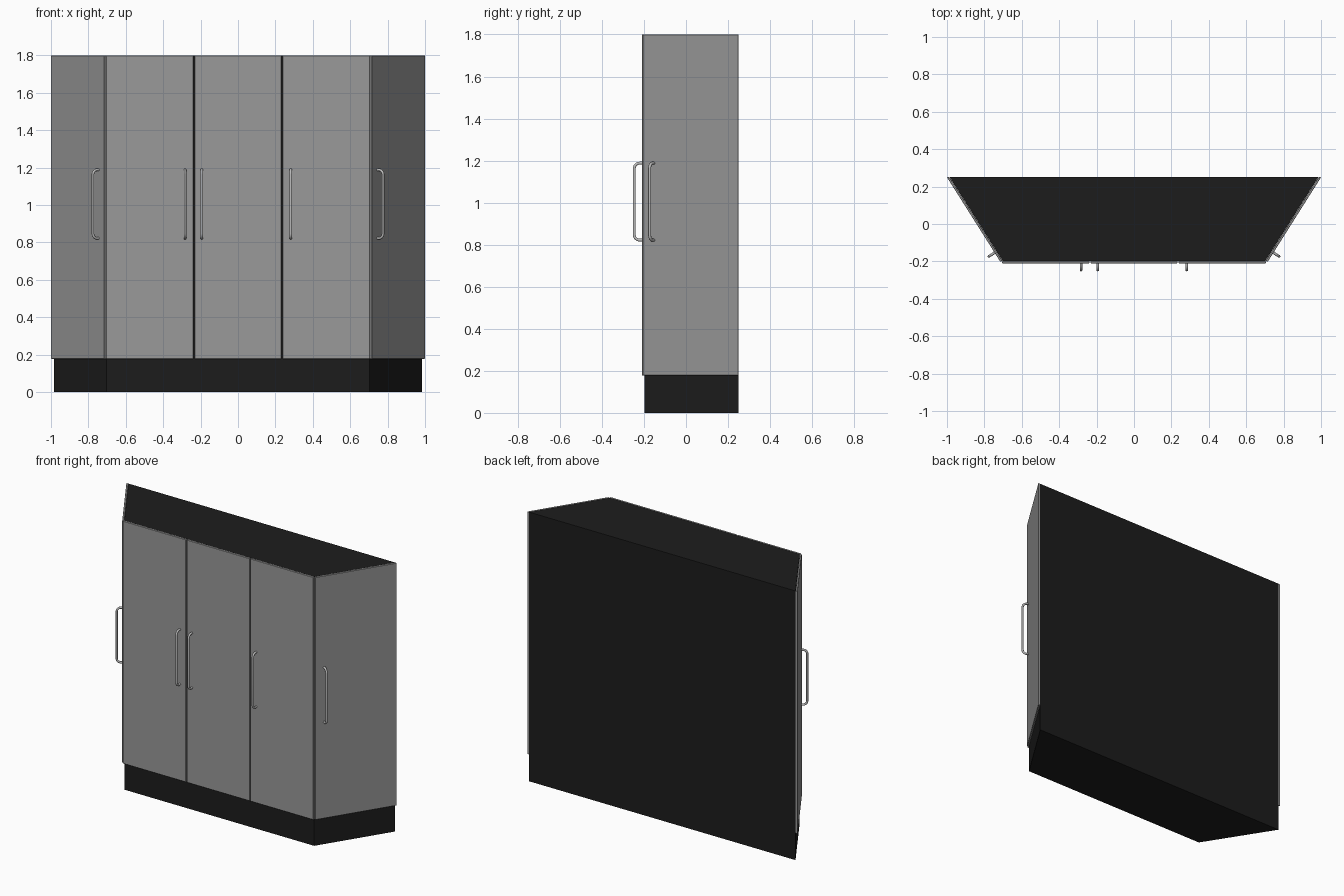
import bpy, bmesh, math
from mathutils import Vector

if "Cube" in bpy.data.objects:
    bpy.data.objects.remove(bpy.data.objects["Cube"])


def material(name, v):
    m = bpy.data.materials.new(name)
    m.diffuse_color = (v, v, v, 1)
    m.use_nodes = True
    m.node_tree.nodes["Principled BSDF"].inputs["Base Color"].default_value = m.diffuse_color
    return m


DARK = material("dark_panel", 0.012)
GREY = material("door_grey", 0.32)
STEEL = material("steel", 0.5)


def prism(name, outline, z0, z1, mat, bevel=0.0):
    """Extrude a plan outline upwards from z0 to z1."""
    bm = bmesh.new()
    face = bm.faces.new([bm.verts.new((x, y, z0)) for x, y in outline])
    top = bmesh.ops.extrude_face_region(bm, geom=[face])["geom"]
    bmesh.ops.translate(bm, vec=(0, 0, z1 - z0),
                        verts=[g for g in top if isinstance(g, bmesh.types.BMVert)])
    bmesh.ops.recalc_face_normals(bm, faces=bm.faces)
    me = bpy.data.meshes.new(name)
    bm.to_mesh(me)
    bm.free()
    me.materials.append(mat)
    ob = bpy.data.objects.new(name, me)
    bpy.context.collection.objects.link(ob)
    if bevel:
        mod = ob.modifiers.new("bevel", "BEVEL")
        mod.width, mod.segments = bevel, 1
    return ob


def handle(name, x, y, normal, z0=0.822, z1=1.188, reach=0.036, bend=0.025):
    """Bow handle standing out from the door along the plan direction normal."""
    path = [(-0.003, z0)]
    for cz, start in ((z0 + bend, -90), (z1 - bend, 0)):
        for i in range(7):
            a = math.radians(start + 15 * i)
            path.append((reach - bend + bend * math.cos(a), cz + bend * math.sin(a)))
    path.append((-0.003, z1))
    cu = bpy.data.curves.new(name, "CURVE")
    cu.dimensions = "3D"
    cu.bevel_depth, cu.bevel_resolution, cu.use_fill_caps = 0.007, 3, True
    sp = cu.splines.new("POLY")
    sp.points.add(len(path) - 1)
    for p, (d, z) in zip(sp.points, path):
        p.co = (x + normal[0] * d, y + normal[1] * d, z, 1)
    cu.materials.append(STEEL)
    ob = bpy.data.objects.new(name, cu)
    bpy.context.collection.objects.link(ob)
    bpy.ops.object.select_all(action="DESELECT")
    ob.select_set(True)
    bpy.context.view_layer.objects.active = ob
    bpy.ops.object.convert(target="MESH")
    bpy.ops.object.shade_smooth_by_angle(angle=math.radians(40))


BACK, FRONT, Z_DOOR, TOP = 0.25, -0.198, 0.178, 1.8
THICK = 0.012

# Carcass with plinth
prism("carcass", [(-0.985, BACK), (0.985, BACK), (0.702, FRONT), (-0.702, FRONT)],
      0, TOP - 0.001, DARK)

# Three front doors
for i, (a, b) in enumerate([(-0.705, -0.2375), (-0.2325, 0.2325), (0.2375, 0.705)]):
    prism(f"front_door_{i + 1}", [(a, FRONT), (b, FRONT), (b, FRONT - THICK), (a, FRONT - THICK)],
          Z_DOOR, TOP, GREY, 0.002)
for i, x in enumerate((-0.283, -0.194, 0.282)):
    handle(f"front_handle_{i + 1}", x, FRONT - THICK, (0, -1))

# Angled side doors, mirrored left and right
inner0, inner1 = Vector((0.703, FRONT)), Vector((0.986, BACK))
d = (inner1 - inner0).normalized()
n = Vector((d.y, -d.x))
start = inner0 + d * 0.002
outer0 = start + n * THICK
outer1 = Vector((inner1.x + THICK / n.x, BACK))
foot = outer0 + d * 0.058
for side, s in (("left", -1), ("right", 1)):
    prism(f"{side}_door", [(s * p.x, p.y) for p in (start, inner1, outer1, outer0)],
          Z_DOOR, TOP, GREY, 0.002)
    handle(f"{side}_handle", s * foot.x, foot.y, (s * n.x, n.y))
